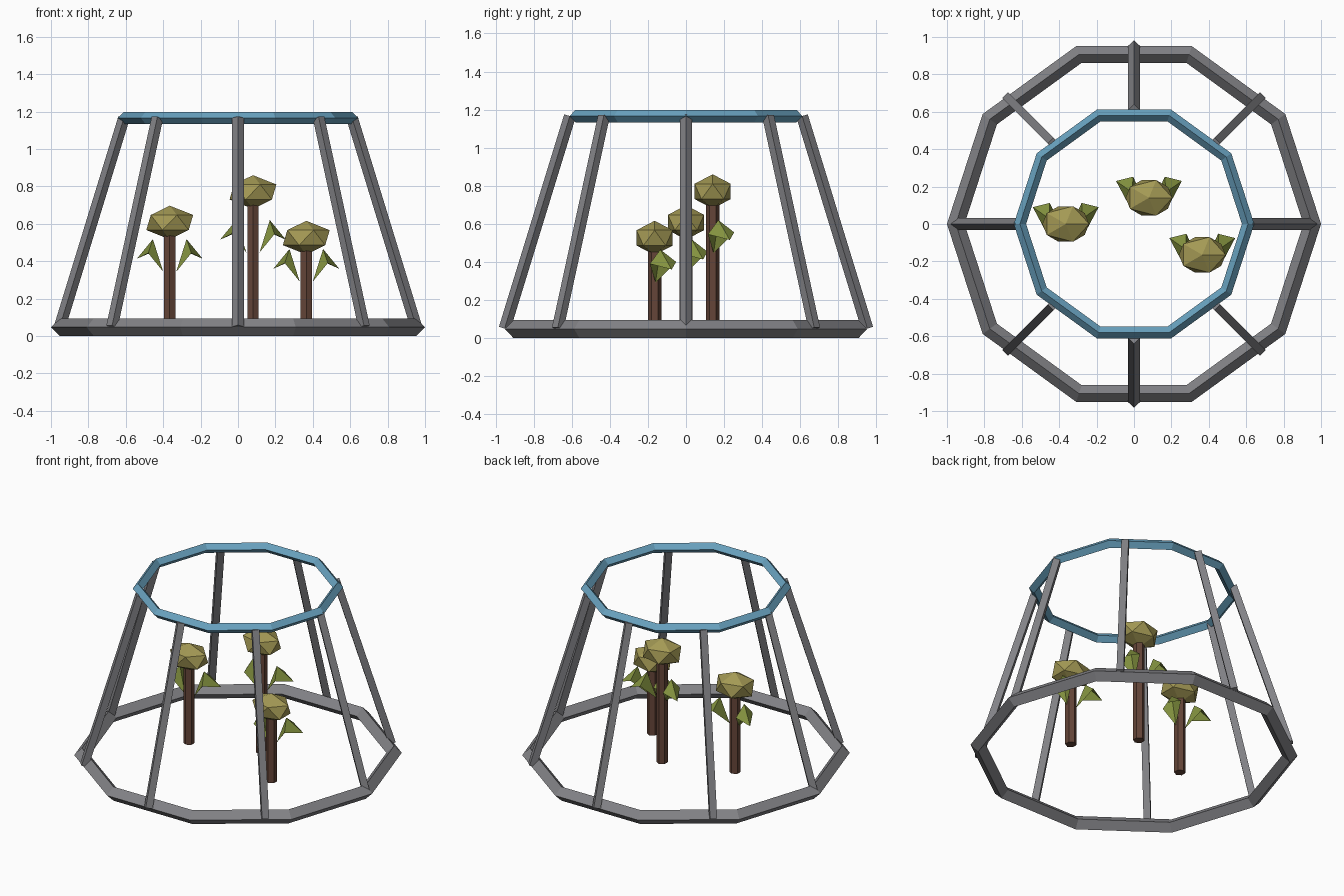
import bpy
from math import cos, sin, pi
from mathutils import Vector

cube = bpy.data.objects.get("Cube")
if cube:
    bpy.data.objects.remove(cube, do_unlink=True)


def material(name, rgb):
    mat = bpy.data.materials.new(name)
    mat.use_nodes = True
    mat.diffuse_color = (*rgb, 1)
    mat.node_tree.nodes["Principled BSDF"].inputs["Base Color"].default_value = (*rgb, 1)
    return mat


GREY = material("steel grey", (0.225, 0.225, 0.24))
BLUE = material("rim blue", (0.14, 0.36, 0.52))
BROWN = material("trunk brown", (0.13, 0.06, 0.04))
OLIVE = material("crown olive", (0.37, 0.32, 0.09))
GREEN = material("leaf green", (0.23, 0.29, 0.05))


def finish(name, mat):
    obj = bpy.context.object
    obj.name = name
    obj.data.materials.append(mat)
    return obj


def ring(name, radius, thickness, z, mat):
    bpy.ops.mesh.primitive_torus_add(
        major_segments=10, minor_segments=4, major_radius=radius,
        minor_radius=thickness, location=(0, 0, z))
    finish(name, mat)


def rod(name, start, end, radius, sides, mat):
    start, end = Vector(start), Vector(end)
    axis = end - start
    bpy.ops.mesh.primitive_cylinder_add(
        vertices=sides, radius=radius, depth=axis.length, location=(start + end) / 2)
    obj = finish(name, mat)
    obj.rotation_mode = 'QUATERNION'
    obj.rotation_quaternion = Vector((0, 0, 1)).rotation_difference(axis)


# Leaf: a drooping four-sided tent, root at the trunk and tip outward
LEAF = [(0.09, 0.03, 0), (0.035, 0.005, -0.174), (0.115, -0.025, -0.075),
        (0.176, 0.09, -0.105), (0.085, 0.113, -0.065)]
LEAF_FACES = [(0, 1, 2), (0, 2, 3), (0, 3, 4), (0, 4, 1)]


def leaf(name, x, y, z, side):
    mesh = bpy.data.meshes.new(name)
    verts = [(x + side * px, y + py, z + pz) for px, py, pz in LEAF]
    faces = [f if side > 0 else f[::-1] for f in LEAF_FACES]
    mesh.from_pydata(verts, [], faces)
    mesh.materials.append(GREEN)
    bpy.context.collection.objects.link(bpy.data.objects.new(name, mesh))


def plant(name, x, y, crown_z, leaf_z):
    rod(name + "_trunk", (x, y, 0.025), (x, y, crown_z), 0.035, 6, BROWN)
    bpy.ops.mesh.primitive_ico_sphere_add(subdivisions=1, radius=1, location=(x, y, crown_z))
    finish(name + "_crown", OLIVE).scale = (0.14, 0.1115, 0.09)
    leaf(name + "_left_leaf", x, y, leaf_z, 1)
    leaf(name + "_right_leaf", x, y, leaf_z, -1)


# Frame: two rings joined by eight leaning struts
ring("base_ring", 0.953, 0.047, 0.047, GREY)
ring("top_ring", 0.61, 0.033, 1.166, BLUE)
for i in range(8):
    c, s = cos(i * pi / 4), sin(i * pi / 4)
    rod(f"strut_{i + 1}", (0.953 * c, 0.953 * s, 0.05),
        (0.61 * c, 0.61 * s, 1.166), 0.031, 4, GREY)

# Three plants inside the frame
plant("right_plant", -0.365, 0.0, 0.607, 0.518)
plant("back_plant", 0.08, 0.14, 0.77, 0.62)
plant("left_plant", 0.365, -0.165, 0.526, 0.465)
